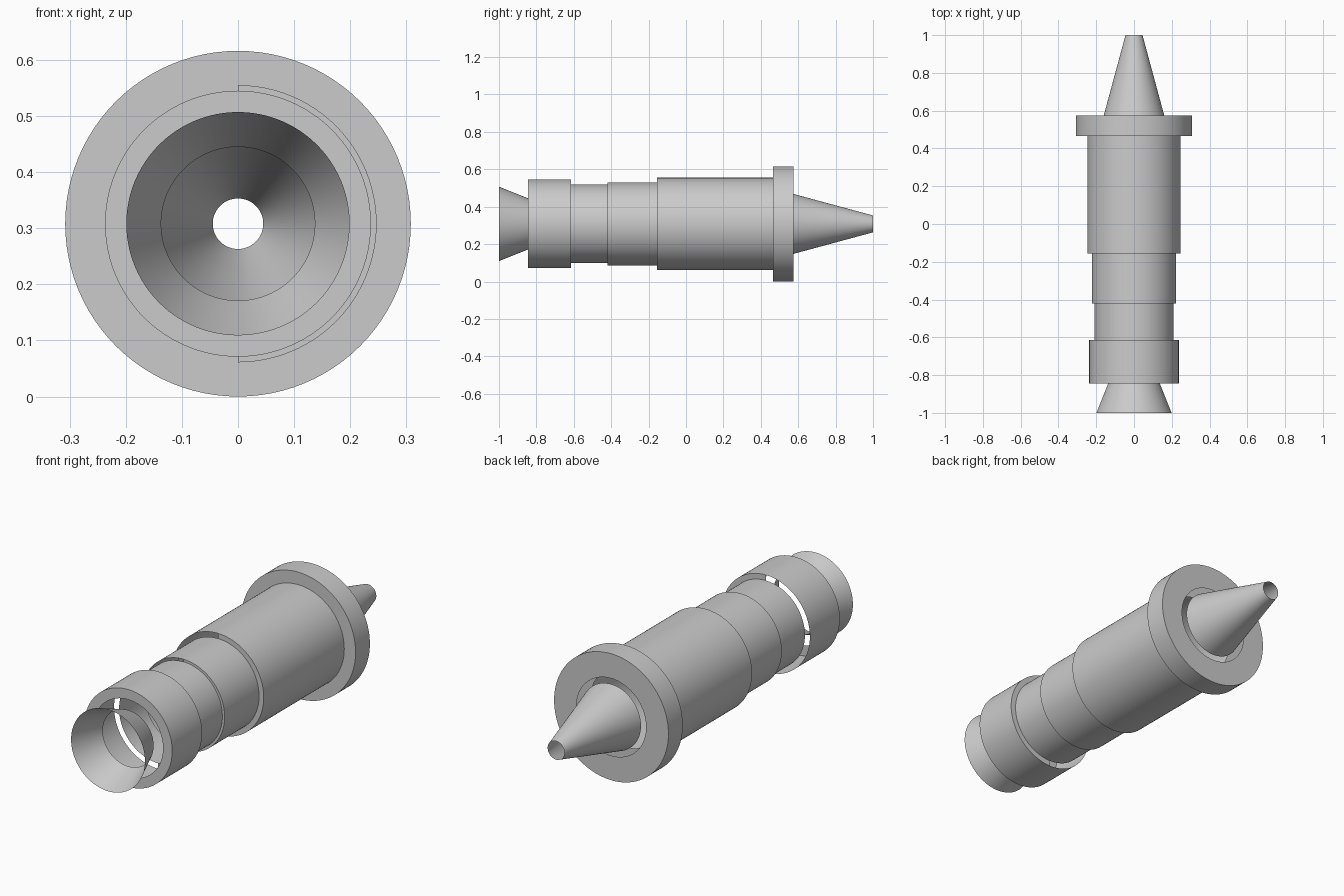
import bpy, bmesh
from math import cos, sin, pi, radians

if "Cube" in bpy.data.objects:
    bpy.data.objects.remove(bpy.data.objects["Cube"])

AXIS_Z = 0.308   # height of the long axis
SIDES = 96


def revolve(name, profile, start=0.0, sweep=2 * pi):
    """Turn a list of (radius, y) points around the long axis into a thin shell."""
    closed = sweep > 2 * pi - 0.001
    steps = SIDES if closed else SIDES // 2
    bm = bmesh.new()
    rings = []
    for i in range(steps if closed else steps + 1):
        a = start + sweep * i / steps
        rings.append([bm.verts.new((r * cos(a), y, AXIS_Z + r * sin(a)))
                      for r, y in profile])
    for i in range(steps):
        a, b = rings[i], rings[(i + 1) % len(rings)]
        for j in range(len(profile) - 1):
            bm.faces.new((a[j], a[j + 1], b[j + 1], b[j]))
    bm.normal_update()
    mesh = bpy.data.meshes.new(name)
    bm.to_mesh(mesh)
    bm.free()
    ob = bpy.data.objects.new(name, mesh)
    bpy.context.collection.objects.link(ob)
    bpy.ops.object.select_all(action='DESELECT')
    ob.select_set(True)
    bpy.context.view_layer.objects.active = ob
    bpy.ops.object.shade_smooth_by_angle(angle=radians(35))
    return ob


# flared mouth and tapered tip, both open at each end
revolve("flared_nozzle", [(0.199, -1.0), (0.137, -0.845)])
revolve("tapered_tip", [(0.16, 0.575), (0.045, 1.0)])

# body sections
revolve("front_collar", [(0.188, -0.845), (0.237, -0.845), (0.237, -0.615)])
revolve("neck_tube", [(0.21, -0.615), (0.21, -0.42)])
revolve("middle_tube", [(0.222, -0.42), (0.222, -0.155)])
revolve("main_tube", [(0.247, -0.155), (0.247, 0.465)])

# wide flange with an open bore
revolve("flange", [(0.188, 0.465), (0.308, 0.465), (0.308, 0.575), (0.188, 0.575)])

# half-ring shoulders at the steps, closing the +x side only
for name, y, inner, outer in (("collar_shoulder", -0.615, 0.21, 0.237),
                              ("neck_shoulder", -0.42, 0.21, 0.222),
                              ("main_shoulder", -0.155, 0.222, 0.247)):
    revolve(name, [(inner, y), (outer, y)], -pi / 2, pi)
